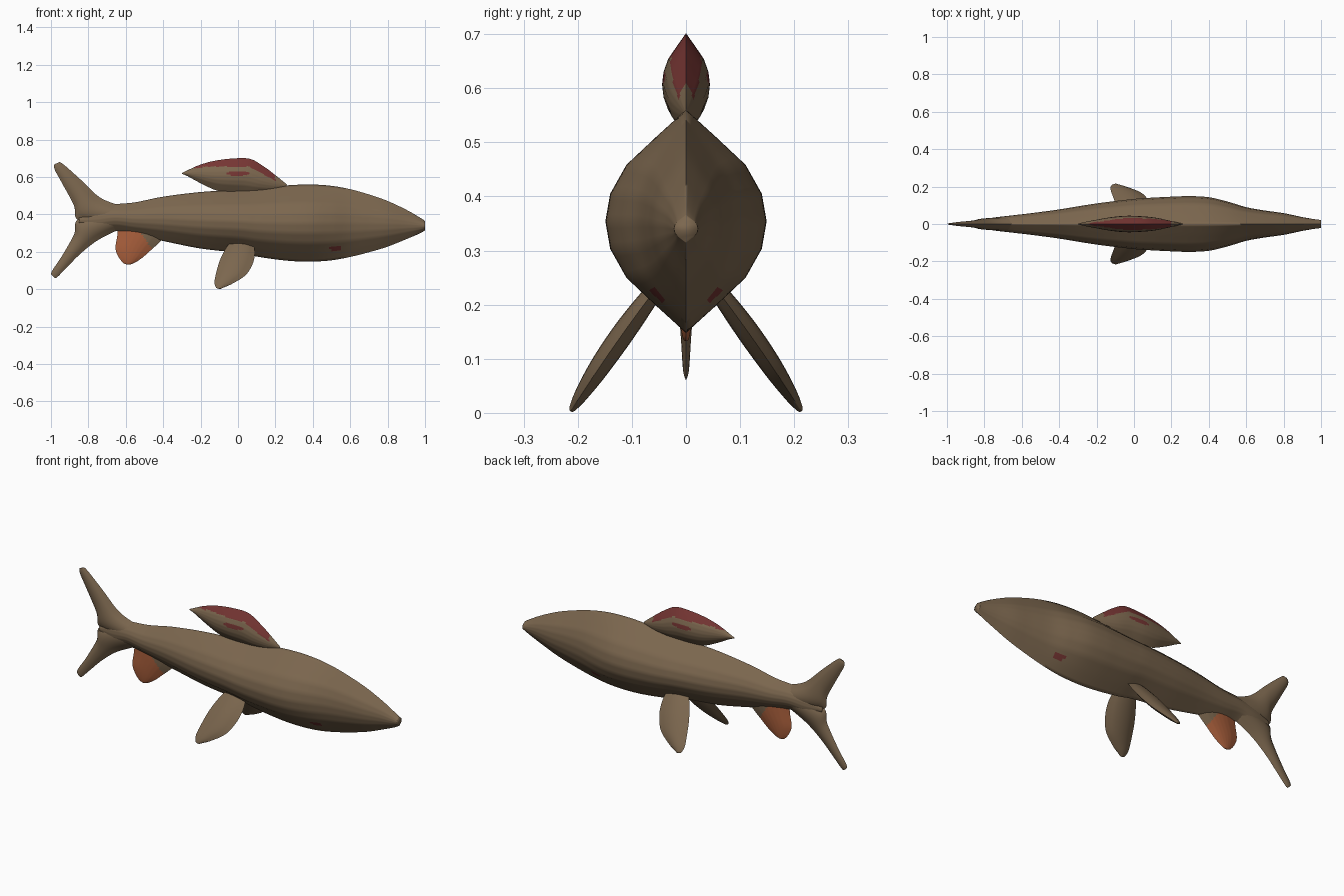
import bpy, bmesh, math
from mathutils import Vector

if "Cube" in bpy.data.objects:
    bpy.data.objects.remove(bpy.data.objects["Cube"])


def material(name, rgb):
    m = bpy.data.materials.new(name)
    m.diffuse_color = (*rgb, 1)
    m.use_nodes = True
    m.node_tree.nodes["Principled BSDF"].inputs["Base Color"].default_value = m.diffuse_color
    return m


BROWN = material("brown skin", (0.20, 0.135, 0.077))
RED = material("dark red", (0.18, 0.036, 0.033))
ORANGE = material("orange", (0.40, 0.115, 0.045))

# pointed-oval half section: (sideways, along edge-to-edge axis)
HALF = [(0, 1), (.37, .76), (.74, .51), (.94, .25), (1, 0),
        (.94, -.25), (.74, -.51), (.37, -.76), (0, -1)]


def section(sub):
    pts = HALF + [(-u, v) for u, v in reversed(HALF[1:-1])]
    out = []
    for i, p in enumerate(pts):
        q = pts[(i + 1) % len(pts)]
        out += [(p[0] + (q[0] - p[0]) * k / sub, p[1] + (q[1] - p[1]) * k / sub)
                for k in range(sub)]
    return out


def spline(rows, n):
    """Smooth the station rows with a Catmull-Rom curve."""
    out = []
    for i in range(len(rows) - 1):
        a, b, c, d = rows[max(i - 1, 0)], rows[i], rows[i + 1], rows[min(i + 2, len(rows) - 1)]
        for k in range(n):
            t = k / n
            out.append([0.5 * (2 * q + (r - p) * t + (2 * p - 5 * q + 4 * r - s) * t * t
                               + (3 * q - p - 3 * r + s) * t ** 3)
                        for p, q, r, s in zip(a, b, c, d)])
    return out + [list(rows[-1])]


def loft(name, rows, mats, rule=None, n=6, sub=2, angle=100, place=None):
    """Rows are (edge A x, z, edge B x, z, half thickness); place maps to 3D."""
    place = place or (lambda x, y, z: (x, y, z))
    bm = bmesh.new()
    sec, rings = section(sub), []
    for ax, az, bx, bz, t in spline(rows, n):
        ring = []
        for u, v in sec:
            f = (1 - v) / 2
            ring.append(bm.verts.new(place(ax + (bx - ax) * f, u * t, az + (bz - az) * f)))
        rings.append(ring)
    m = len(sec)
    for r, s in zip(rings, rings[1:]):
        for i in range(m):
            bm.faces.new((r[i], r[(i + 1) % m], s[(i + 1) % m], s[i]))
    bm.faces.new(rings[0])
    bm.faces.new(rings[-1])
    bmesh.ops.recalc_face_normals(bm, faces=bm.faces)
    if rule:
        for f in bm.faces:
            f.material_index = int(rule(f.calc_center_median()))
    me = bpy.data.meshes.new(name)
    bm.to_mesh(me)
    bm.free()
    for mt in mats:
        me.materials.append(mt)
    ob = bpy.data.objects.new(name, me)
    bpy.context.collection.objects.link(ob)
    bpy.ops.object.select_all(action='DESELECT')
    ob.select_set(True)
    bpy.context.view_layer.objects.active = ob
    bpy.ops.object.shade_smooth_by_angle(angle=math.radians(angle))
    return ob


# body: x, top, bottom, half width
body = [(1.0, .365, .315, .022), (.97, .385, .298, .025), (.9, .425, .268, .037),
        (.8, .472, .228, .058), (.7, .507, .198, .072), (.6, .535, .173, .090),
        (.5, .553, .155, .120), (.4, .56, .148, .143), (.3, .558, .15, .149),
        (.2, .55, .16, .146), (.1, .54, .175, .141), (0, .532, .195, .134),
        (-.2, .52, .218, .110), (-.4, .495, .258, .078), (-.55, .465, .29, .058),
        (-.66, .455, .312, .045), (-.76, .445, .30, .033), (-.85, .39, .345, .014)]
loft("body", [(x, t, x, b, w) for x, t, b, w in body], [BROWN, RED],
     lambda c: ((c.x - .525) / .032) ** 2 + ((c.z - .219) / .012) ** 2 < 1, n=8, sub=4)

# forked tail: leading edge, trailing edge, half thickness
loft("tail_upper_lobe", [(-.64, .45, -.70, .34, .036), (-.74, .492, -.855, .37, .03),
                         (-.84, .585, -.878, .45, .019), (-.91, .648, -.945, .575, .012),
                         (-.942, .674, -.98, .64, .008), (-.955, .68, -.982, .668, .003)], [BROWN])
loft("tail_lower_lobe", [(-.64, .318, -.70, .43, .036), (-.75, .262, -.855, .375, .03),
                         (-.84, .192, -.876, .295, .018), (-.92, .112, -.94, .18, .010),
                         (-.965, .066, -.99, .105, .006), (-.98, .06, -1.0, .08, .002)], [BROWN])


# dorsal fin with red crest and a small red fleck
def dorsal_red(c):
    crest = -.19 < c.x < .2 and c.z > .656 - max(0, c.x - .06) * .55
    rear = -.24 < c.x < -.19 and c.z > .648
    fleck = (c.x / .065) ** 2 + ((c.z - .619) / .011) ** 2 < 1
    return crest or rear or fleck


loft("dorsal_fin", [(.262, .56, .255, .545, .002), (.2, .61, .18, .52, .018),
                    (.14, .655, .1, .51, .033), (.065, .697, .03, .51, .041),
                    (-.03, .699, -.05, .515, .044), (-.13, .686, -.12, .53, .036),
                    (-.21, .663, -.2, .567, .022), (-.27, .636, -.27, .605, .009),
                    (-.3, .622, -.298, .616, .002)], [BROWN, RED], dorsal_red, n=8, sub=4)

# anal fin, orange behind and below
loft("anal_fin", [(-.64, .35, -.36, .32, .02), (-.645, .29, -.41, .26, .019),
                  (-.655, .22, -.465, .21, .016), (-.64, .175, -.51, .17, .012),
                  (-.615, .142, -.55, .143, .007), (-.597, .133, -.575, .133, .003)],
     [BROWN, ORANGE], lambda c: c.x < -.47 - (c.z - .23) * .7, n=8, sub=4)

# paired fins: slope outwards as they descend
for side, name in ((1, "left_side_fin"), (-1, "right_side_fin")):
    def slope(x, t, z, side=side):
        y = .215 - .70 * z + .07 * z * (.25 - z) * 4
        return x, side * (y + .81 * t), max(0.0, z + .59 * t)
    loft(name, [(-.03, .265, .085, .235, .012), (-.065, .22, .09, .19, .018),
                (-.097, .155, .078, .135, .021), (-.116, .09, .04, .075, .019),
                (-.126, .038, -.03, .03, .013), (-.118, .01, -.075, .01, .007),
                (-.105, .003, -.09, .003, .003)], [BROWN], place=slope)
